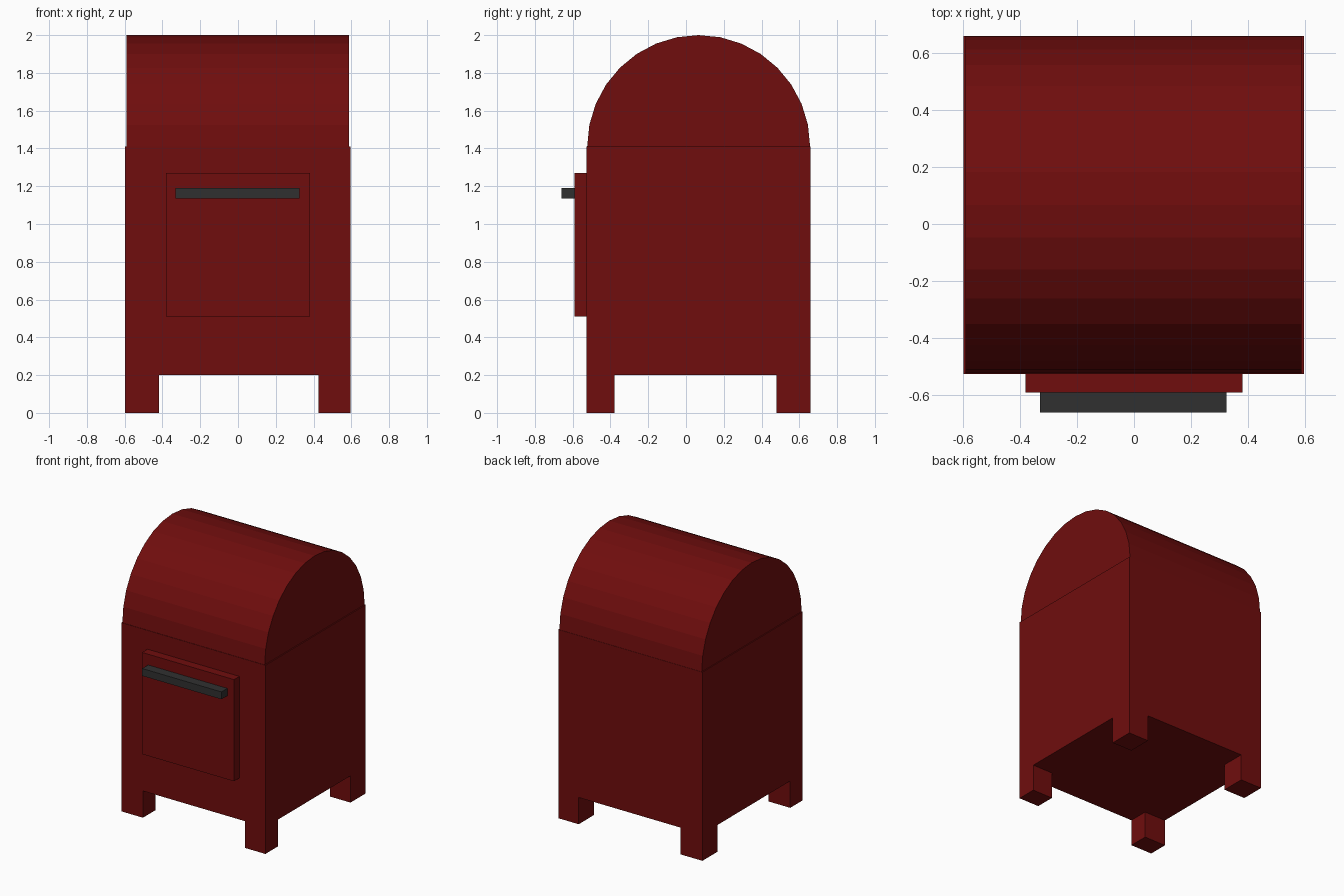
import bpy, bmesh, math

if "Cube" in bpy.data.objects:
    bpy.data.objects.remove(bpy.data.objects["Cube"])


def material(name, color):
    m = bpy.data.materials.new(name)
    m.diffuse_color = color
    m.use_nodes = True
    m.node_tree.nodes["Principled BSDF"].inputs["Base Color"].default_value = m.diffuse_color
    return m


RED = material("red_paint", (0.16, 0.004, 0.004, 1))
DARK = material("dark_metal", (0.03, 0.03, 0.03, 1))


def finish(name, bm, mat):
    bmesh.ops.recalc_face_normals(bm, faces=bm.faces[:])
    mesh = bpy.data.meshes.new(name)
    bm.to_mesh(mesh)
    bm.free()
    mesh.materials.append(mat)
    obj = bpy.data.objects.new(name, mesh)
    bpy.context.collection.objects.link(obj)
    return obj


def box(name, xs, ys, zs, mat):
    bm = bmesh.new()
    bmesh.ops.create_cube(bm, size=1)
    for v in bm.verts:
        v.co = [(r[0] + r[1]) / 2 + c * (r[1] - r[0])
                for c, r in zip(v.co, (xs, ys, zs))]
    return finish(name, bm, mat)


# Main box
X0, X1, Y0, Y1 = -0.597, 0.595, -0.526, 0.659
box("body", (X0, X1), (Y0, Y1), (0.2, 1.41), RED)

# Four corner legs, flush with the body
for side, xs in (("left", (X0, -0.418)), ("right", (0.426, X1))):
    for end, ys in (("front", (Y0, -0.378)), ("back", (0.479, Y1))):
        box(f"{end}_{side}_leg", xs, ys, (0, 0.2), RED)

# Faceted half-round roof, slightly inset from the body
bm = bmesh.new()
R, CY, CZ, STEPS = 0.59, 0.067, 1.41, 16
arc = [bm.verts.new((-0.59, CY + R * math.cos(math.pi * i / STEPS),
                     CZ + R * math.sin(math.pi * i / STEPS)))
       for i in range(STEPS + 1)]
face = bm.faces.new(arc)
ext = bmesh.ops.extrude_face_region(bm, geom=[face], use_keep_orig=True)
bmesh.ops.translate(bm, vec=(1.177, 0, 0),
                    verts=[g for g in ext["geom"] if isinstance(g, bmesh.types.BMVert)])
finish("roof", bm, RED)

# Front door and pull handle
box("door", (-0.38, 0.38), (-0.59, Y0), (0.51, 1.27), RED)
box("handle", (-0.33, 0.325), (-0.66, -0.59), (1.135, 1.19), DARK)
